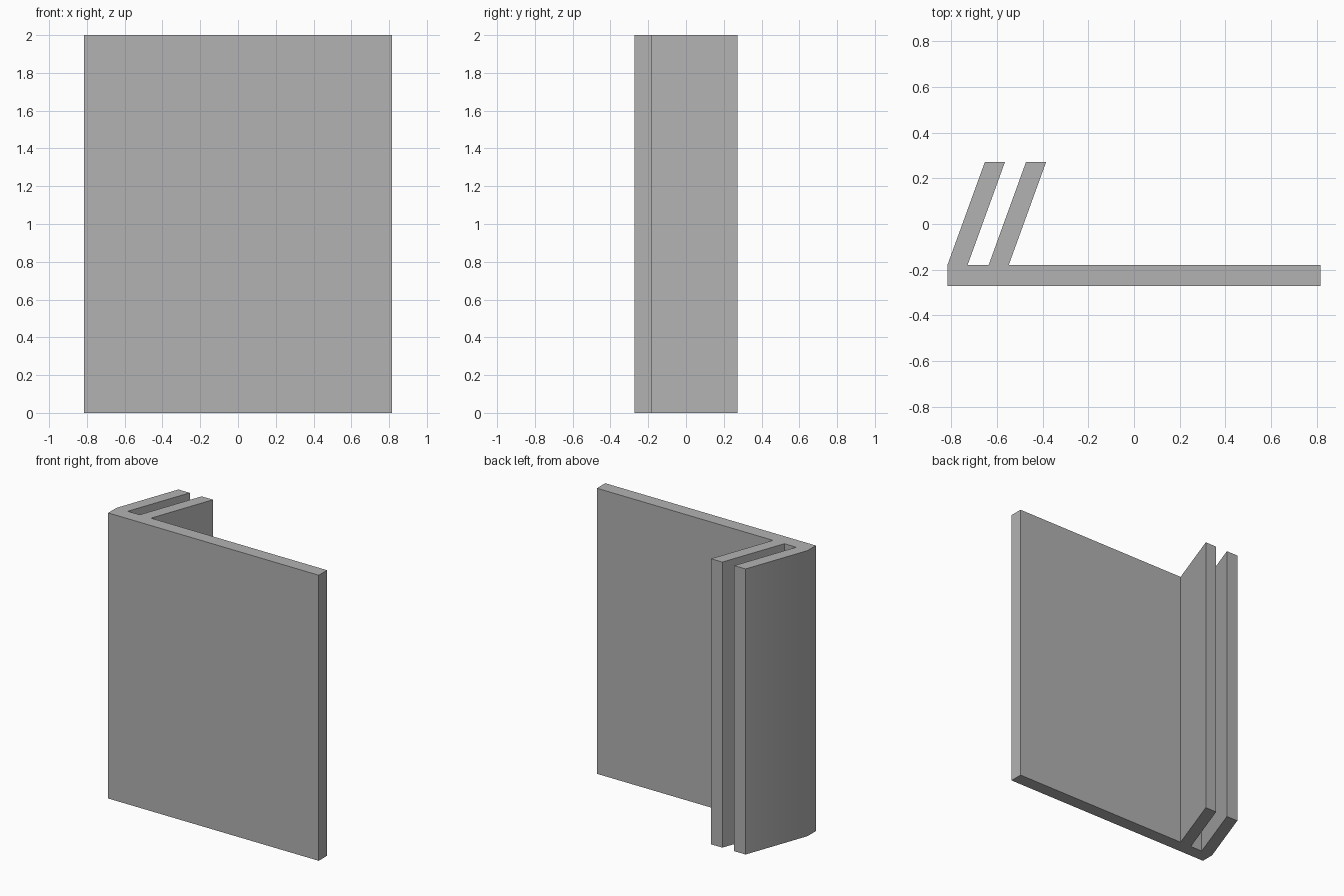
import bpy
import bmesh

cube = bpy.data.objects.get("Cube")
if cube:
    bpy.data.objects.remove(cube, do_unlink=True)

HEIGHT = 2.0
HALF_W, FRONT, INNER, BACK = 0.816, -0.272, -0.18, 0.272
FIN_W, LEAN = 0.088, 0.164

grey = bpy.data.materials.new("plain grey")
grey.use_nodes = True
colour = (0.448, 0.448, 0.448, 1)
grey.diffuse_color = colour
grey.node_tree.nodes["Principled BSDF"].inputs["Base Color"].default_value = colour


def fin(x):
    """Outline of a slanted fin, from its inner root round to its outer root."""
    return [(x + FIN_W, INNER), (x + FIN_W + LEAN, BACK), (x + LEAN, BACK), (x, INNER)]


# Plan outline: flat front panel with two parallel slanted fins behind it
outline = [(-HALF_W, FRONT), (HALF_W, FRONT), (HALF_W, INNER)]
outline += fin(-HALF_W + 0.18) + fin(-HALF_W)

bm = bmesh.new()
base = bm.faces.new([bm.verts.new((x, y, 0)) for x, y in outline])
result = bmesh.ops.extrude_face_region(bm, geom=[base], use_keep_orig=True)
top = [v for v in result["geom"] if isinstance(v, bmesh.types.BMVert)]
bmesh.ops.translate(bm, verts=top, vec=(0, 0, HEIGHT))
bmesh.ops.recalc_face_normals(bm, faces=bm.faces[:])

mesh = bpy.data.meshes.new("panel_with_fins")
bm.to_mesh(mesh)
bm.free()
mesh.materials.append(grey)
panel = bpy.data.objects.new("panel_with_fins", mesh)
bpy.context.collection.objects.link(panel)

# The shallow bend at the outer fin root is soft, all other edges are sharp
bpy.ops.object.select_all(action="DESELECT")
panel.select_set(True)
bpy.context.view_layer.objects.active = panel
bpy.ops.object.shade_smooth_by_angle()
